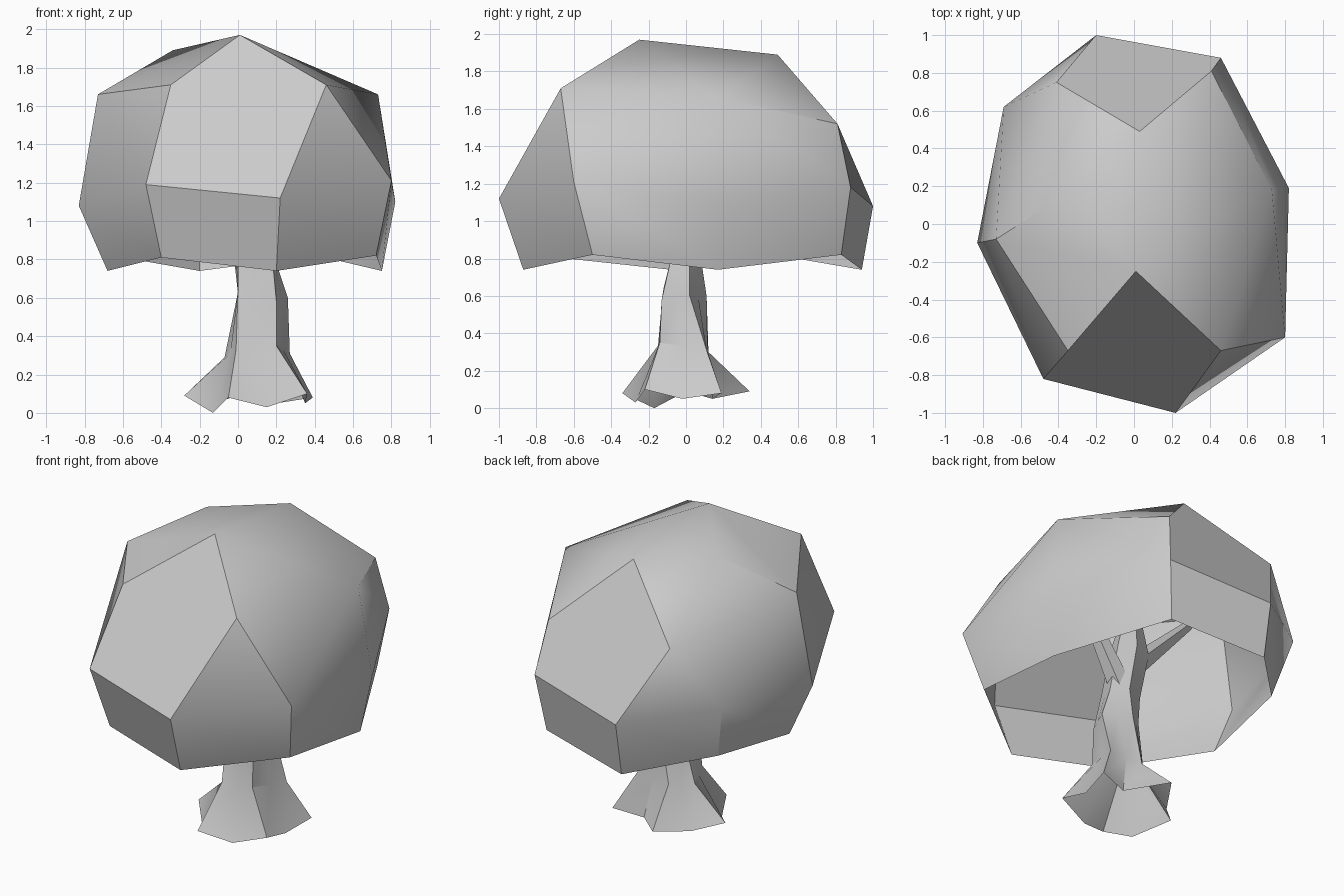
import bpy
import bmesh
import math
from mathutils import Vector

cube = bpy.data.objects.get("Cube")
if cube:
    bpy.data.objects.remove(cube, do_unlink=True)

grey = bpy.data.materials.new("plain_grey")
GREY = (0.6, 0.6, 0.6, 1)
grey.use_nodes = True
grey.diffuse_color = GREY
grey.node_tree.nodes["Principled BSDF"].inputs["Base Color"].default_value = GREY


def finish(bm, name, angle):
    """Turn a bmesh into a shaded object."""
    bmesh.ops.recalc_face_normals(bm, faces=bm.faces)
    mesh = bpy.data.meshes.new(name)
    bm.to_mesh(mesh)
    bm.free()
    mesh.materials.append(grey)
    obj = bpy.data.objects.new(name, mesh)
    bpy.context.collection.objects.link(obj)
    bpy.ops.object.select_all(action="DESELECT")
    obj.select_set(True)
    bpy.context.view_layer.objects.active = obj
    bpy.ops.object.shade_smooth_by_angle(angle=math.radians(angle))


def bridge(bm, low, high):
    """Join two rings of equal size with quads."""
    n = len(low)
    for i in range(n):
        j = (i + 1) % n
        bm.faces.new((low[i], low[j], high[j], high[i]))


# Canopy: open faceted dome, crown corners A-I, widest ring J-Q, rim below
CROWN = {
    "A": (0.01, -0.25, 1.97), "B": (0.03, 0.49, 1.89), "C": (-0.34, 0.17, 1.89),
    "D": (0.46, -0.67, 1.71), "E": (-0.35, -0.67, 1.71), "F": (-0.73, -0.08, 1.66),
    "G": (-0.41, 0.75, 1.53), "H": (0.41, 0.81, 1.52), "I": (0.73, 0.18, 1.66),
}
WIDEST = {
    "J": (0.22, -1.0, 1.12), "K": (-0.48, -0.82, 1.19), "L": (-0.83, -0.1, 1.08),
    "M": (-0.69, 0.62, 1.17), "N": (-0.2, 1.0, 1.08), "O": (0.46, 0.88, 1.18),
    "P": (0.82, 0.19, 1.1), "Q": (0.8, -0.6, 1.21),
}
RIM = [(0.2, -0.87, 0.74), (-0.4, -0.73, 0.81), (-0.68, -0.08, 0.74), (-0.6, 0.53, 0.81),
       (-0.2, 0.94, 0.74), (0.41, 0.83, 0.82), (0.75, 0.17, 0.74), (0.72, -0.5, 0.82)]
FACETS = ("ABC AEKJD DJQ EFK FKL ACFE CBG CGF ADI AIB IHB "
          "DQI QPI IPO IOH BHONG GNM FGM FML").split()

bm = bmesh.new()
corner = {k: bm.verts.new(p) for k, p in {**CROWN, **WIDEST}.items()}
for facet in FACETS:
    bm.faces.new([corner[k] for k in facet])
bridge(bm, [bm.verts.new(p) for p in RIM], [corner[k] for k in WIDEST])
finish(bm, "canopy", 33)

# Trunk: flared root outline drawn up into a five-sided stem
ROOTS = [(-0.28, 0.0, 0.09), (-0.13, -0.17, 0.0), (-0.05, -0.34, 0.08), (0.15, -0.27, 0.03),
         (0.36, -0.22, 0.1), (0.35, -0.02, 0.05), (0.39, 0.19, 0.08), (0.2, 0.14, 0.05),
         (0.0, 0.34, 0.09), (-0.13, 0.14, 0.05)]
STEM = [
    [(-0.07, 0.01, 0.29), (-0.01, -0.15, 0.33), (0.2, -0.14, 0.35), (0.27, 0.11, 0.31),
     (0.04, 0.12, 0.3)],
    [(0.0, 0.04, 0.62), (0.0, -0.12, 0.64), (0.2, -0.13, 0.58), (0.26, 0.02, 0.6),
     (0.1, 0.11, 0.6)],
    [(-0.02, 0.03, 0.8), (0.0, -0.08, 0.8), (0.18, -0.08, 0.8), (0.2, 0.02, 0.78),
     (0.1, 0.08, 0.8)],
    [(-0.07, 0.05, 1.1), (-0.04, -0.07, 1.1), (0.13, -0.06, 1.1), (0.16, 0.05, 1.1),
     (0.06, 0.1, 1.1)],
]


def with_midpoints(ring):
    """Add a point halfway along each side, so that corners meet root tips."""
    points = [Vector(p) for p in ring]
    result = []
    for p, q in zip(points, points[1:] + points[:1]):
        result += [p, (p + q) / 2]
    return result


bm = bmesh.new()
low = [bm.verts.new(p) for p in ROOTS]
for ring in STEM:
    high = [bm.verts.new(p) for p in with_midpoints(ring)]
    bridge(bm, low, high)
    low = high
tip = bm.verts.new((0.04, 0.04, 1.55))
for i in range(len(low)):
    bm.faces.new((low[i - 1], low[i], tip))
finish(bm, "trunk", 33)


# Branches: tapered limbs under the canopy
def branch(name, start, end):
    a, b = Vector(start), Vector(end)
    bm = bmesh.new()
    bmesh.ops.create_cone(bm, cap_ends=True, segments=5, radius1=0.07, radius2=0.03,
                          depth=(b - a).length)
    turn = (b - a).to_track_quat("Z", "Y").to_matrix().to_4x4()
    bmesh.ops.transform(bm, matrix=turn, verts=bm.verts)
    bmesh.ops.translate(bm, vec=(a + b) / 2, verts=bm.verts)
    finish(bm, name, 30)


branch("left_branch", (0.1, 0.0, 0.84), (0.48, 0.06, 1.35))
branch("right_branch", (0.02, 0.0, 1.0), (-0.45, -0.05, 1.48))
